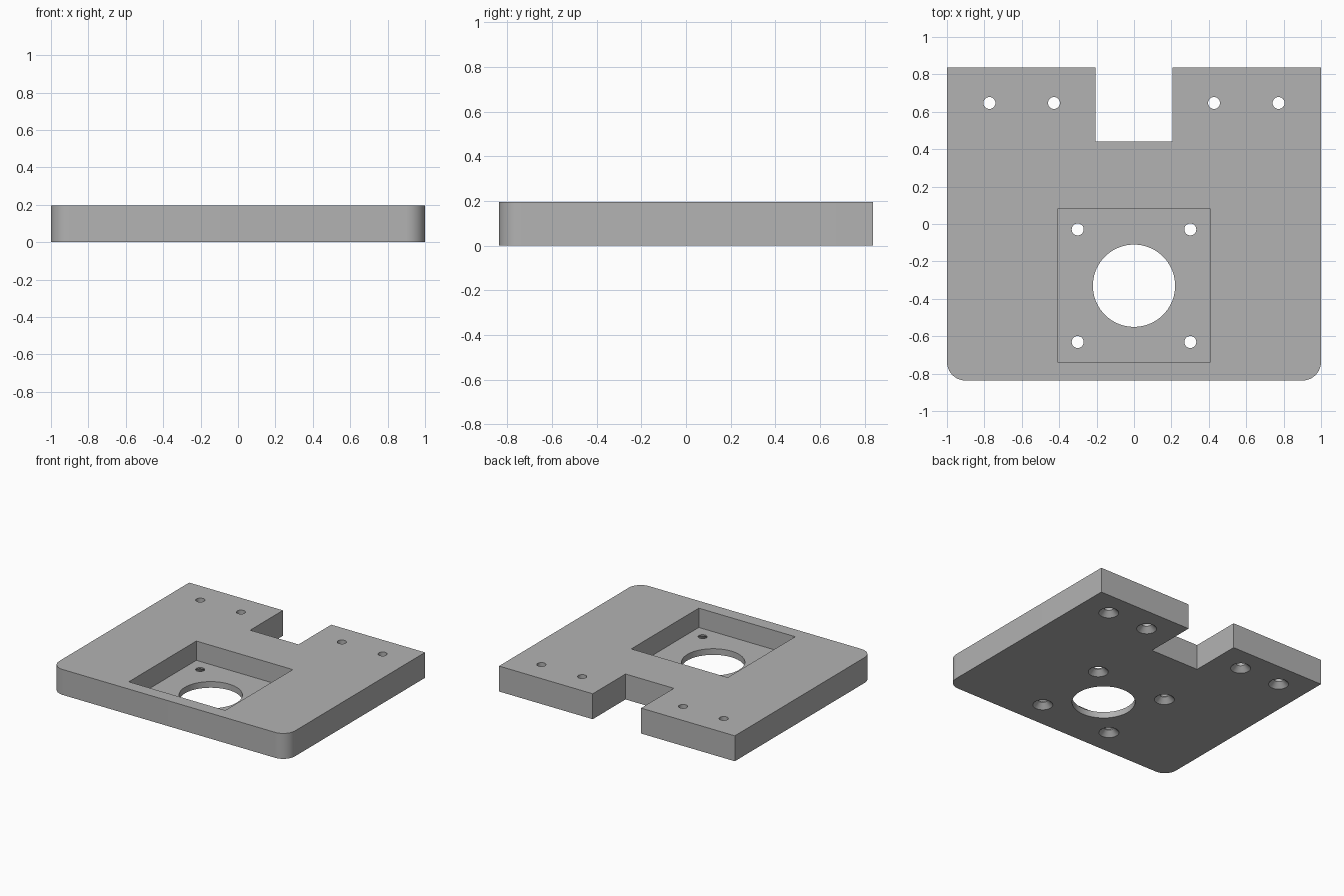
import bpy, bmesh, math

old = bpy.data.objects.get("Cube")
if old:
    bpy.data.objects.remove(old, do_unlink=True)

THICK = 0.195      # plate thickness
FLOOR = 0.047      # material left under the pocket
HALF_Y = 0.837
MOUNT_Y = -0.33    # centre of pocket and bore

grey = bpy.data.materials.new("plain grey")
grey.use_nodes = True
colour = (0.45, 0.45, 0.45, 1)
grey.diffuse_color = colour
grey.node_tree.nodes["Principled BSDF"].inputs["Base Color"].default_value = colour


def new_object(name, bm):
    bmesh.ops.recalc_face_normals(bm, faces=bm.faces)
    mesh = bpy.data.meshes.new(name)
    bm.to_mesh(mesh)
    bm.free()
    obj = bpy.data.objects.new(name, mesh)
    bpy.context.collection.objects.link(obj)
    mesh.materials.append(grey)
    return obj


def prism(name, outline, z0, z1, rounded=None):
    """Extrude an outline upward, rounding the vertical edges chosen by a rule."""
    bm = bmesh.new()
    face = bm.faces.new([bm.verts.new((x, y, z0)) for x, y in outline])
    lifted = bmesh.ops.extrude_face_region(bm, geom=[face])["geom"]
    for v in lifted:
        if isinstance(v, bmesh.types.BMVert):
            v.co.z = z1
    if rounded:
        edges = [e for e in bm.edges
                 if abs(e.verts[0].co.z - e.verts[1].co.z) > 0.01 and rounded(e.verts[0].co)]
        bmesh.ops.bevel(bm, geom=edges, offset=0.1, segments=12, profile=0.5, affect='EDGES')
    return new_object(name, bm)


def lathe(name, profile, x, y, sides):
    """Closed round solid from (radius, height) pairs."""
    bm = bmesh.new()
    rings = [[bm.verts.new((x + r * math.cos(2 * math.pi * i / sides),
                            y + r * math.sin(2 * math.pi * i / sides), z))
              for i in range(sides)] for r, z in profile]
    for low, high in zip(rings, rings[1:]):
        for i in range(sides):
            j = (i + 1) % sides
            bm.faces.new((low[i], low[j], high[j], high[i]))
    bm.faces.new(rings[0][::-1])
    bm.faces.new(rings[-1])
    return new_object(name, bm)


def cut(target, cutter):
    mod = target.modifiers.new("cut", 'BOOLEAN')
    mod.operation = 'DIFFERENCE'
    mod.solver = 'EXACT'
    mod.object = cutter
    bpy.context.view_layer.objects.active = target
    bpy.ops.object.modifier_apply(modifier=mod.name)
    bpy.data.objects.remove(cutter, do_unlink=True)


# Plate with a notch in the back edge and rounded front corners
half = [(1, -HALF_Y), (1, HALF_Y), (0.205, HALF_Y), (0.205, 0.44)]
outline = half + [(-x, y) for x, y in reversed(half)]
plate = prism("mounting_plate", outline, 0, THICK, rounded=lambda co: co.y < -0.8)

# Square pocket and the bore through its floor
p = 0.409
square = [(sx * p, MOUNT_Y + sy * p) for sx, sy in ((-1, -1), (1, -1), (1, 1), (-1, 1))]
cut(plate, prism("pocket_cutter", square, FLOOR, THICK + 0.1))
cut(plate, lathe("bore_cutter", [(0.22, -0.1), (0.22, THICK + 0.1)], 0, MOUNT_Y, 72))

# Screw holes, countersunk from below
screws = [(0.773, 0.647), (0.428, 0.647), (0.301, MOUNT_Y + 0.301), (0.301, MOUNT_Y - 0.301)]
screw_profile = [(0.08, -0.01), (0.032, 0.038), (0.032, THICK + 0.1)]
for x, y in screws:
    for side in (-1, 1):
        cut(plate, lathe("screw_cutter", screw_profile, side * x, y, 32))

# Smooth the round walls, keep the edges sharp
bpy.ops.object.select_all(action='DESELECT')
plate.select_set(True)
bpy.context.view_layer.objects.active = plate
bpy.ops.object.shade_smooth_by_angle(angle=math.radians(30))
